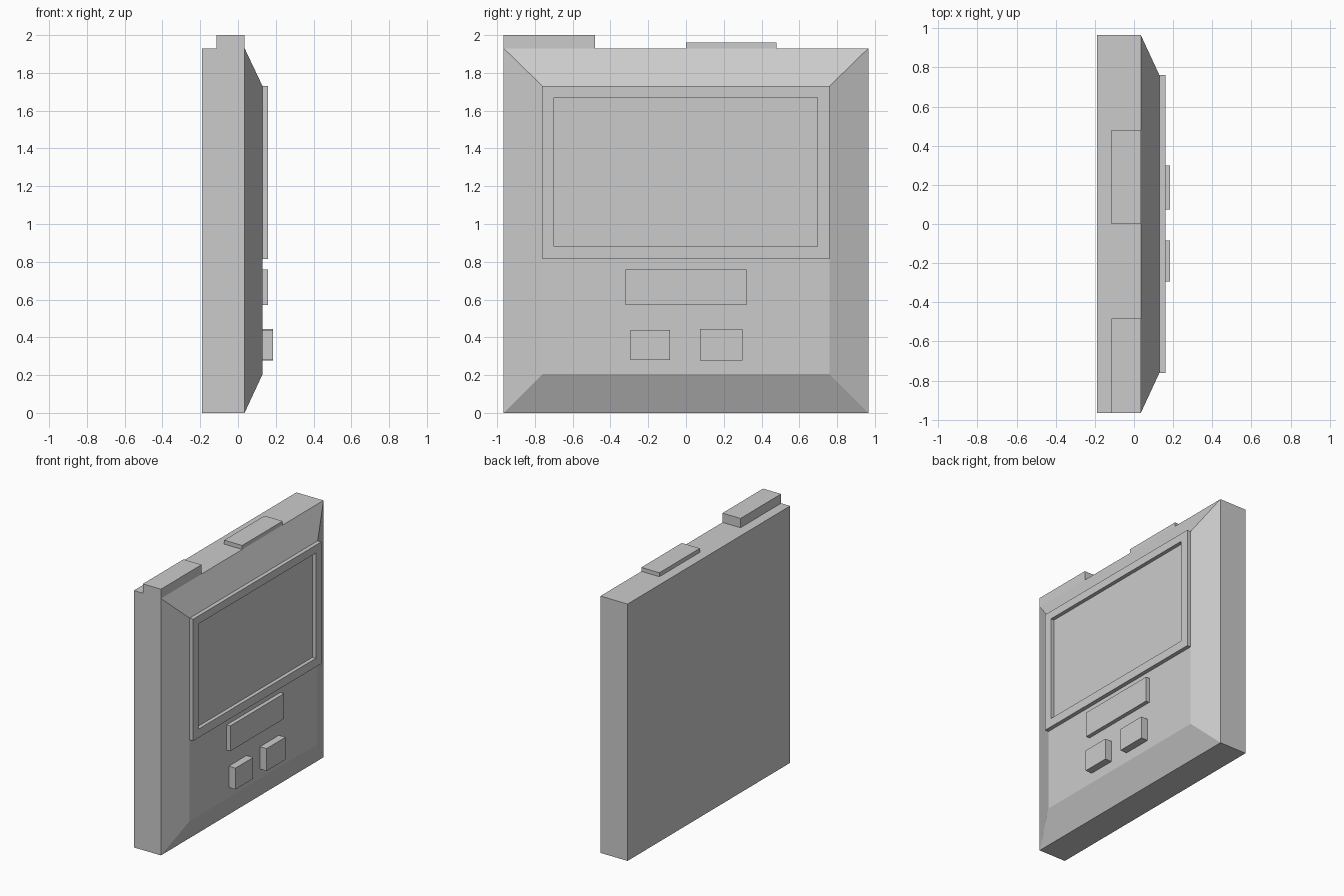
import bpy, bmesh
from mathutils import Vector

if "Cube" in bpy.data.objects:
    bpy.data.objects.remove(bpy.data.objects["Cube"])


def finish(bm, name):
    bmesh.ops.recalc_face_normals(bm, faces=bm.faces[:])
    mesh = bpy.data.meshes.new(name)
    bm.to_mesh(mesh)
    bm.free()
    obj = bpy.data.objects.new(name, mesh)
    bpy.context.collection.objects.link(obj)
    return obj


def box_mesh(x, y, z):
    """Box from (min, max) ranges on each axis."""
    bm = bmesh.new()
    bmesh.ops.create_cube(bm, size=1)
    for v in bm.verts:
        v.co = Vector(r[0] if c < 0 else r[1] for c, r in zip(v.co, (x, y, z)))
    bm.normal_update()
    return bm


def box(name, x, y, z):
    return finish(box_mesh(x, y, z), name)


def front_face(bm):
    return max(bm.faces, key=lambda f: f.calc_center_median().x)


def extrude_face(bm, face, dx, y=None, z=None):
    """Extrude a face along x and optionally fit it to new y and z ranges."""
    new = bmesh.ops.extrude_discrete_faces(bm, faces=[face])["faces"][0]
    mid = new.calc_center_median()
    for v in new.verts:
        v.co.x += dx
        if y:
            v.co.y = y[0] if v.co.y < mid.y else y[1]
            v.co.z = z[0] if v.co.z < mid.z else z[1]
    return new


FACE_X = 0.13    # plane of the console front
SHOULDER_X = 0.035

# Main casing: slab with a tapered front
bm = box_mesh((-0.19, SHOULDER_X), (-0.965, 0.965), (0, 1.93))
extrude_face(bm, front_face(bm), FACE_X - SHOULDER_X, (-0.76, 0.76), (0.205, 1.73))
finish(bm, "casing")

# Screen bezel: raised panel with a recessed screen
bm = box_mesh((FACE_X, 0.16), (-0.76, 0.76), (0.815, 1.73))
rim = extrude_face(bm, front_face(bm), 0, (-0.698, 0.695), (0.88, 1.67))
extrude_face(bm, rim, -0.028)
finish(bm, "screen_bezel")

# Raised plate and two buttons below the screen
box("name_plate", (FACE_X, 0.16), (-0.32, 0.32), (0.57, 0.76))
box("left_button", (FACE_X, 0.185), (-0.295, -0.085), (0.28, 0.44))
box("right_button", (FACE_X, 0.185), (0.075, 0.30), (0.277, 0.445))

# Tabs along the top edge
box("corner_tab", (-0.115, SHOULDER_X), (-0.965, -0.483), (1.93, 2.0))
box("top_tab", (-0.115, SHOULDER_X), (0.0, 0.48), (1.93, 1.96))
